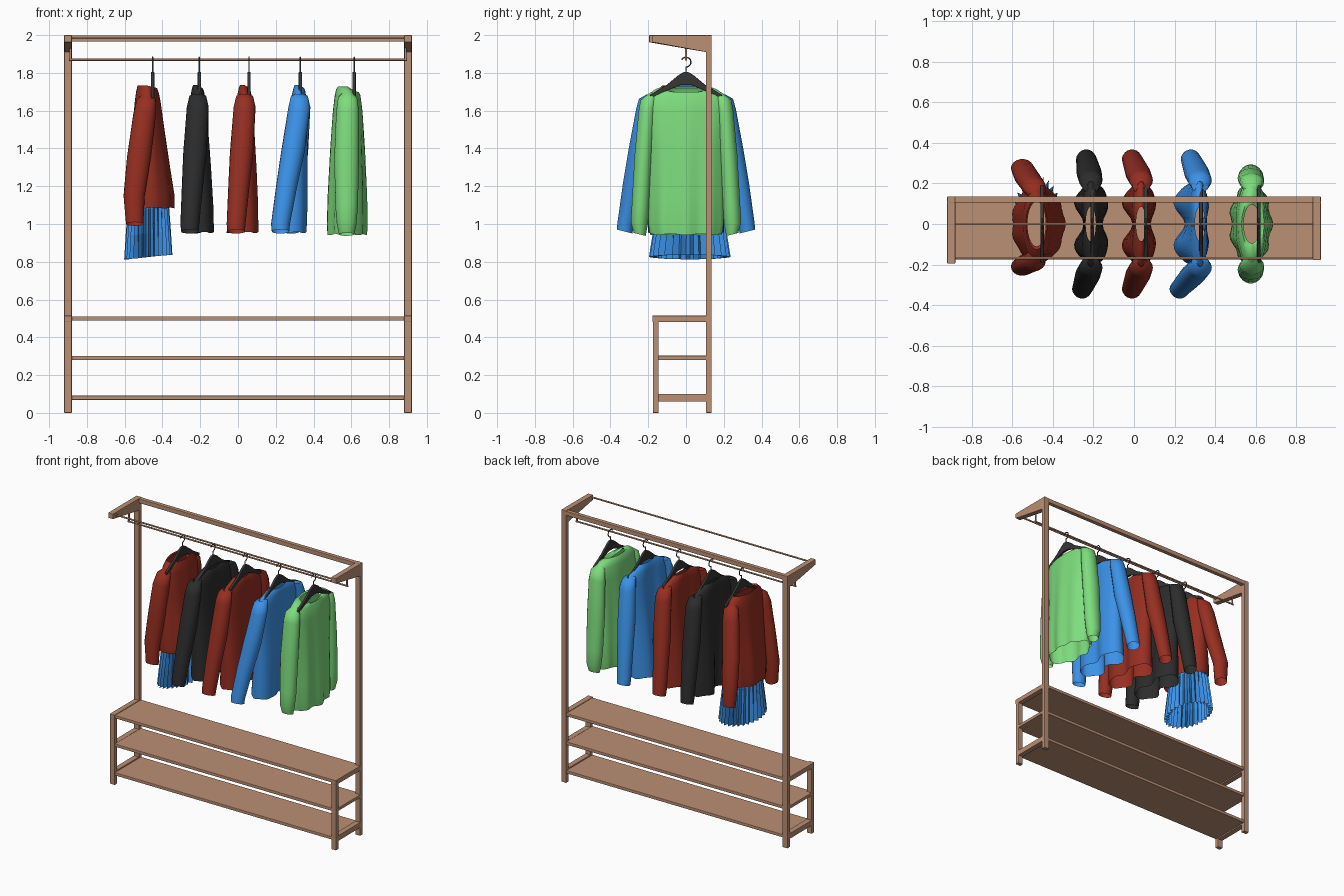
import bpy, bmesh, math
from math import sin, cos, pi, exp

if "Cube" in bpy.data.objects:
    bpy.data.objects.remove(bpy.data.objects["Cube"])


def mat(name, rgb):
    m = bpy.data.materials.new(name)
    m.diffuse_color = [(c / 255) ** 2.2 for c in rgb] + [1]
    m.use_nodes = True
    m.node_tree.nodes["Principled BSDF"].inputs["Base Color"].default_value = m.diffuse_color
    return m


WOOD = mat("wood", (186, 142, 116))
RED = mat("red_cloth", (150, 50, 38))
BLACK = mat("black_cloth", (48, 48, 48))
BLUE = mat("blue_cloth", (62, 145, 232))
GREEN = mat("green_cloth", (125, 220, 125))
DARK = mat("dark_hanger", (58, 56, 56))
METAL = mat("hook_metal", (90, 88, 88))


def finish(name, bm, m, smooth=None):
    bmesh.ops.recalc_face_normals(bm, faces=bm.faces)
    me = bpy.data.meshes.new(name)
    bm.to_mesh(me)
    bm.free()
    ob = bpy.data.objects.new(name, me)
    bpy.context.collection.objects.link(ob)
    me.materials.append(m)
    if smooth:
        bpy.ops.object.select_all(action='DESELECT')
        ob.select_set(True)
        bpy.context.view_layer.objects.active = ob
        bpy.ops.object.shade_smooth_by_angle(angle=math.radians(smooth))
    return ob


def prism(name, pts, x0, x1, m, bevel=0.0):
    """Extrude a (y, z) outline from x0 to x1."""
    bm = bmesh.new()
    f = bm.faces.new([bm.verts.new((x0, y, z)) for y, z in pts])
    r = bmesh.ops.extrude_face_region(bm, geom=[f], use_keep_orig=True)
    for v in r['geom']:
        if isinstance(v, bmesh.types.BMVert):
            v.co.x = x1
    ob = finish(name, bm, m)
    if bevel:
        b = ob.modifiers.new("bevel", 'BEVEL')
        b.width, b.segments = bevel, 2
    return ob


def box(name, x0, x1, y0, y1, z0, z1):
    return prism(name, [(y0, z0), (y1, z0), (y1, z1), (y0, z1)], x0, x1, WOOD, 0.003)


def tube(name, pts, r, m):
    cu = bpy.data.curves.new(name, 'CURVE')
    cu.dimensions, cu.bevel_depth, cu.bevel_resolution, cu.use_fill_caps = '3D', r, 2, True
    sp = cu.splines.new('POLY')
    sp.points.add(len(pts) - 1)
    for p, co in zip(sp.points, pts):
        p.co = (*co, 1)
    cu.materials.append(m)
    ob = bpy.data.objects.new(name, cu)
    bpy.context.collection.objects.link(ob)


def loft(bm, rings):
    rows = [[bm.verts.new(p) for p in ring] for ring in rings]
    n = len(rows[0])
    for a, b in zip(rows, rows[1:]):
        for i in range(n):
            j = (i + 1) % n
            bm.faces.new((a[i], a[j], b[j], b[i]))


# Wooden frame: side posts, rails and tapered top arms
for s, side, tip in ((-1, "left", -0.195), (1, "right", -0.177)):
    a, b = sorted((s * 0.88, s * 0.92))
    box(side + "_rear_post", a, b, 0.106, 0.136, 0, 2.0)
    box(side + "_front_post", a, b, -0.175, -0.145, 0, 0.49)
    box(side + "_top_rail", a, b, -0.178, 0.108, 0.48, 0.515)
    box(side + "_middle_rail", a, b, -0.147, 0.108, 0.28, 0.303)
    box(side + "_bottom_rail", a, b, -0.147, 0.108, 0.06, 0.1)
    prism(side + "_top_arm", [(tip, 1.962), (0.108, 1.91), (0.108, 2.0), (tip, 2.0)],
          a, b, WOOD, 0.003)
    tube(side + "_rod_support", [(s * 0.887, 0, 1.94), (s * 0.887, 0, 1.865)], 0.006, WOOD)

# Shelves, top beam and rods
for name, z in (("bottom", 0.08), ("middle", 0.291), ("top", 0.5)):
    box(name + "_shelf", -0.882, 0.882, -0.172, 0.132, z - 0.011, z + 0.011)
box("rear_top_beam", -0.882, 0.882, 0.106, 0.136, 1.966, 1.998)
tube("front_top_rod", [(-0.885, -0.168, 1.985), (0.885, -0.168, 1.985)], 0.006, WOOD)
tube("hanging_rod", [(-0.895, 0, 1.87), (0.895, 0, 1.87)], 0.006, WOOD)

# Hangers with hooks
half = [(0.012, 1.805), (0.04, 1.788), (0.1, 1.738), (0.19, 1.685), (0.19, 1.665), (0.09, 1.71), (0.03, 1.735)]
outline = half + [(-y, z) for y, z in reversed(half)]
for k, x in enumerate((-0.452, -0.205, 0.058, 0.33, 0.615)):
    prism(f"hanger_{k}", outline, x - 0.009, x + 0.009, DARK, 0.004)
    pts = [(x, 0, 1.79), (x, 0, 1.826)]
    pts += [(x, 0.026 * cos(a), 1.857 + 0.026 * sin(a))
            for a in [-pi / 2 + i * pi * 1.35 / 14 for i in range(15)]]
    tube(f"hanger_hook_{k}", pts, 0.0035, METAL)


def body(bm, rows, top_x, low_x, pinch=0.0, dip=0.02, fold=0.0, nfold=9, n=48):
    """Rows are (z, half width, half depth); the first is the neckline."""
    z0, z1 = rows[0][0], rows[-1][0]
    rings = []
    for k, (z, hw, t) in enumerate(rows):
        f = max(0.0, (z0 - z) / (z0 - z1))
        cx = top_x + (low_x - top_x) * f
        d = dip * max(0, 1 - k / 3)
        ring = []
        for i in range(n):
            a = 2 * pi * i / n
            y = hw * cos(a)
            x = t * sin(a) * (1 - pinch * f ** 0.4 * exp(-(y / 0.07) ** 2))
            x += fold * f * sin(nfold * a) * sin(a)
            ring.append((cx + x, y, z - d * max(0, sin(a)) + fold * 0.4 * f ** 4 * sin(7 * a)))
        rings.append(ring)
    loft(bm, rings)


def sleeve(bm, s, rows, n=18):
    """Rows are (x, y, z, rx, ry); s mirrors the sleeve to the other side."""
    loft(bm, [[(x + rx * cos(2 * pi * i / n), s * (y + ry * sin(2 * pi * i / n)),
                z + 0.25 * ry * sin(2 * pi * i / n) * (-1 if z > 1.6 else 1))
               for i in range(n)] for x, y, z, rx, ry in rows])


# Three narrow jackets: top centre, hem centre, front cuff x, rear cuff x
jacket = [(1.735, 0.085, 0.025), (1.72, 0.12, 0.035), (1.69, 0.195, 0.042), (1.64, 0.22, 0.05),
          (1.5, 0.205, 0.065), (1.3, 0.2, 0.085), (1.1, 0.2, 0.1), (0.955, 0.2, 0.105)]
for name, m, tx, lx, fx, bx in (("black_jacket", BLACK, -0.213, -0.205, -0.255, -0.235),
                                ("red_jacket", RED, 0.035, 0.03, -0.01, -0.01),
                                ("blue_jacket", BLUE, 0.325, 0.285, 0.225, 0.28)):
    bm = bmesh.new()
    body(bm, jacket, tx, lx, pinch=0.6, dip=0.015, fold=0.008, nfold=5)
    for s, cx in ((-1, fx), (1, bx)):
        e = tx + (cx - tx) * 0.35
        sleeve(bm, s, [(tx, 0.19, 1.69, 0.015, 0.02), (tx, 0.2, 1.675, 0.045, 0.05),
                       (tx, 0.215, 1.62, 0.058, 0.05), (e, 0.25, 1.38, 0.062, 0.055),
                       (e * 0.5 + cx * 0.5, 0.285, 1.2, 0.056, 0.05),
                       (cx, 0.32, 1.0, 0.05, 0.043), (cx, 0.325, 0.96, 0.046, 0.042)])
    finish(name, bm, m, 50)

# Green long-sleeved top with scooped neck
bm = bmesh.new()
body(bm, [(1.72, 0.095, 0.04), (1.728, 0.115, 0.05), (1.715, 0.16, 0.06), (1.68, 0.21, 0.068),
          (1.6, 0.22, 0.078), (1.4, 0.2, 0.09), (1.15, 0.2, 0.1), (1.0, 0.2, 0.102), (0.945, 0.19, 0.098)],
     0.58, 0.575, dip=0.05, fold=0.01)
for s in (-1, 1):
    sleeve(bm, s, [(0.58, 0.17, 1.7, 0.02, 0.02), (0.58, 0.195, 1.67, 0.05, 0.045),
                   (0.58, 0.205, 1.6, 0.06, 0.045), (0.575, 0.225, 1.35, 0.065, 0.048),
                   (0.575, 0.24, 1.1, 0.06, 0.047), (0.575, 0.248, 1.0, 0.052, 0.045),
                   (0.575, 0.245, 0.945, 0.04, 0.032)])
finish("green_top", bm, GREEN, 60)

# Red sweater, wider and shorter
bm = bmesh.new()
body(bm, [(1.725, 0.11, 0.045), (1.733, 0.125, 0.052), (1.7, 0.165, 0.06), (1.65, 0.19, 0.068),
          (1.5, 0.185, 0.085), (1.3, 0.185, 0.11), (1.15, 0.19, 0.13), (1.085, 0.185, 0.128)],
     -0.48, -0.47, dip=0.02, fold=0.006)
for s, off in ((-1, 0.0), (1, 0.065)):
    sleeve(bm, s, [(-0.48, 0.15, 1.69, 0.02, 0.02), (-0.485, 0.17, 1.66, 0.05, 0.045),
                   (-0.495, 0.185, 1.58, 0.06, 0.048), (-0.525, 0.195 + off * 0.5, 1.35, 0.063, 0.048),
                   (-0.55, 0.21 + off, 1.15, 0.056, 0.045), (-0.547, 0.215 + off, 1.0, 0.046, 0.038)])
finish("red_sweater", bm, RED, 60)

# Pleated skirt under the sweater
bm = bmesh.new()
rings = []
for z, hw, t, p in ((1.16, 0.15, 0.1, 0.0), (1.08, 0.165, 0.105, 0.05), (0.95, 0.18, 0.11, 0.09), (0.825, 0.195, 0.115, 0.11)):
    ring = []
    for i in range(56):
        a = 2 * pi * i / 56
        r = 1 + p * (1 if i % 2 == 0 else -1)
        ring.append((-0.475 + t * r * sin(a), 0.02 + hw * r * cos(a), z + 0.012 * sin(a)))
    rings.append(ring)
loft(bm, rings)
finish("pleated_skirt", bm, BLUE)
